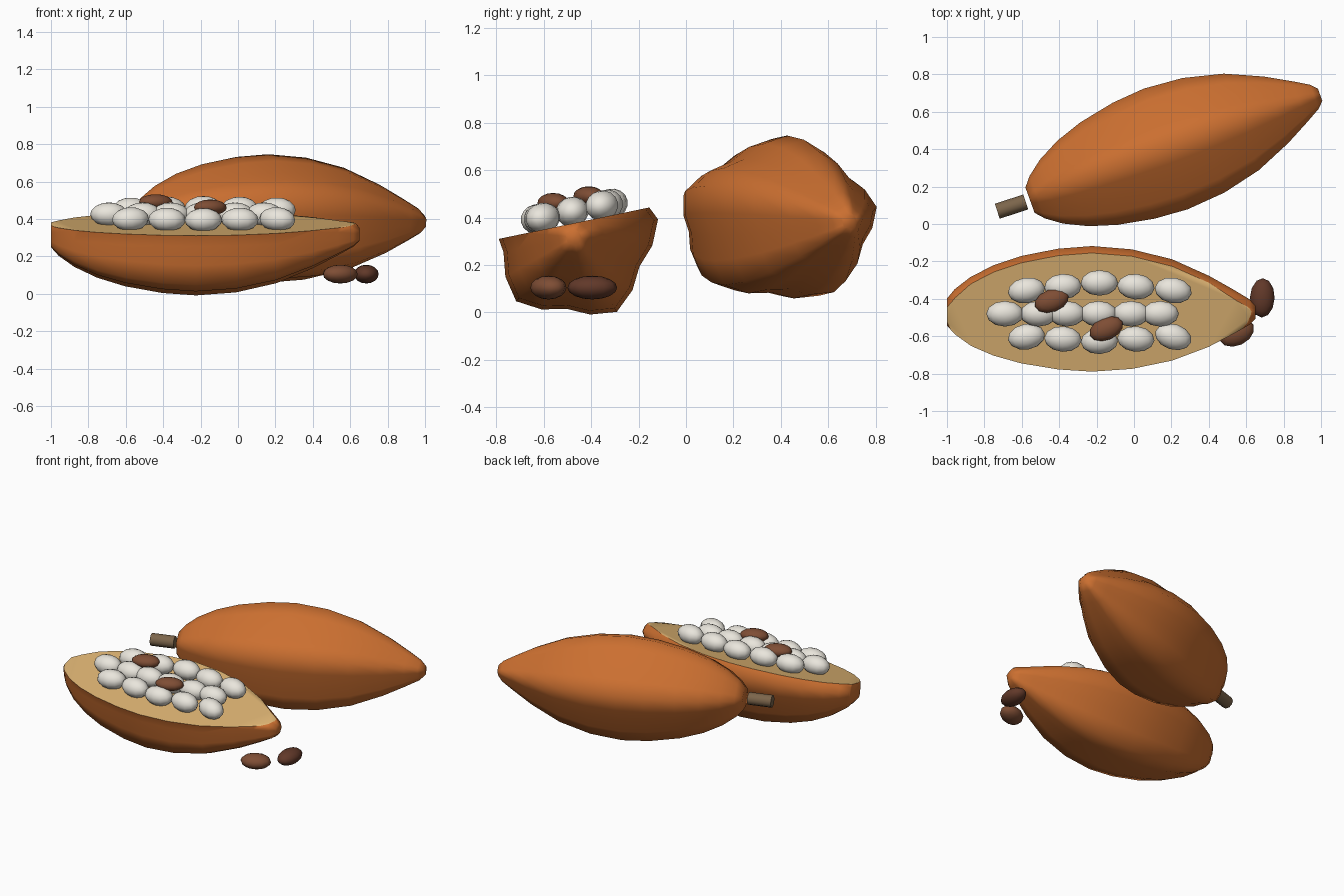
import bpy, bmesh, math
from mathutils import Matrix, Vector

if "Cube" in bpy.data.objects:
    bpy.data.objects.remove(bpy.data.objects["Cube"])


def material(name, rgb):
    m = bpy.data.materials.new(name)
    m.diffuse_color = (*rgb, 1)
    m.use_nodes = True
    m.node_tree.nodes["Principled BSDF"].inputs["Base Color"].default_value = m.diffuse_color
    return m


HUSK = material("husk", (0.60, 0.16, 0.03))
FLESH = material("flesh", (0.72, 0.45, 0.17))
PULP = material("pulp", (0.82, 0.79, 0.72))
BEAN = material("bean", (0.21, 0.075, 0.035))
DARK_BEAN = material("dark_bean", (0.12, 0.04, 0.022))
STEM = material("stem", (0.20, 0.13, 0.07))


def finish(name, bm, mats, angle=45):
    bmesh.ops.recalc_face_normals(bm, faces=bm.faces)
    mesh = bpy.data.meshes.new(name)
    bm.to_mesh(mesh)
    bm.free()
    for m in mats:
        mesh.materials.append(m)
    ob = bpy.data.objects.new(name, mesh)
    bpy.context.collection.objects.link(ob)
    bpy.ops.object.select_all(action='DESELECT')
    ob.select_set(True)
    bpy.context.view_layer.objects.active = ob
    bpy.ops.object.shade_smooth_by_angle(angle=math.radians(angle))
    return ob


# Pod profile: position along the length, share of the full radius
PROFILE = [(0, .21), (.025, .35), (.075, .53), (.15, .71), (.24, .85), (.36, .96),
           (.47, 1), (.6, .95), (.73, .80), (.85, .55), (.93, .34), (.98, .20), (1, .10)]
LENGTH, RADIUS, SIDES = 1.65, 0.333, 20


def pod(matrix):
    """Closed five-ridged pod along local x."""
    bm = bmesh.new()
    rings = []
    for t, f in PROFILE:
        ring = []
        for i in range(SIDES):
            a = math.tau * i / SIDES
            r = RADIUS * f * (1 + 0.09 * math.cos(5 * a))
            b = a + math.radians(12)
            ring.append(bm.verts.new((t * LENGTH, r * math.cos(b), r * math.sin(b))))
        rings.append(ring)
    for p, q in zip(rings, rings[1:]):
        for i in range(SIDES):
            j = (i + 1) % SIDES
            bm.faces.new((p[i], p[j], q[j], q[i]))
    bm.faces.new(rings[0])
    bm.faces.new(rings[-1])
    bm.transform(matrix)
    return bm


# Whole pod at the back
finish("whole_pod", pod(Matrix.Translation((-.555, .125, .385))
                        @ Matrix.Rotation(math.radians(20), 4, 'Z')), [HUSK], 60)

# Opened pod in front, sliced by a tilted plane and capped with flesh
bm = pod(Matrix.Translation((-1, -.473, .317)))
tilt = math.radians(11.8)
cut = bmesh.ops.bisect_plane(bm, geom=bm.verts[:] + bm.edges[:] + bm.faces[:],
                             plane_co=(0, -.455, .38),
                             plane_no=(0, -math.sin(tilt), math.cos(tilt)), clear_outer=True)
rim = [e for e in cut['geom_cut'] if isinstance(e, bmesh.types.BMEdge)]
for face in bmesh.ops.contextual_create(bm, geom=rim)['faces']:
    face.material_index = 1
finish("opened_pod", bm, [HUSK, FLESH], 50)

# Stem of the whole pod
bm = bmesh.new()
bmesh.ops.create_cone(bm, cap_ends=True, segments=10, radius1=.042, radius2=.042, depth=.16)
bm.transform(Matrix.Translation((-.655, .093, .385))
             @ Matrix.Rotation(math.radians(18), 4, 'Z') @ Matrix.Rotation(math.pi / 2, 4, 'Y'))
finish("stem", bm, [STEM])


def seed(name, centre, size, yaw, mat, roll=0):
    bm = bmesh.new()
    bmesh.ops.create_uvsphere(bm, u_segments=12, v_segments=8, radius=1)
    bm.transform(Matrix.Translation(centre) @ Matrix.Rotation(roll, 4, 'X')
                 @ Matrix.Rotation(math.radians(yaw), 4, 'Z')
                 @ Matrix.Diagonal((*size, 1)))
    finish(name, bm, [mat], 60)


# Three rows of pulp-covered seeds lying on the cut face
ROWS = [(-.335, (-.575, -.38, -.185, .01, .21), .02),
        (-.48, (-.69, -.51, -.36, -.19, -.015, .14), 0),
        (-.615, (-.575, -.38, -.185, .01, .21), -.012)]
for r, (y, xs, bow) in enumerate(ROWS):
    for k, x in enumerate(xs):
        yy = y + bow * (1 - 2 * abs(k / (len(xs) - 1) - .5) * 2)
        z = .38 + (yy + .455) * math.tan(tilt) + .05
        yaw = 0 if r == 1 else ((10, 4, 0, -5, -10)[k] if r == 0 else (10, -4, 3, -5, -18)[k])
        seed(f"pulp_seed_{r}_{k}", (x, yy, z), (.1, .07, .063), yaw, PULP, tilt)

# Brown beans on top of the pulp and on the ground
seed("bean_top_left", (-.44, -.41, .49), (.095, .06, .042), 20, BEAN)
seed("bean_top_right", (-.148, -.56, .462), (.095, .06, .042), 23, BEAN)
seed("bean_ground_left", (.547, -.58, .105), (.1, .07, .05), 25, BEAN)
seed("bean_ground_right", (.686, -.395, .105), (.105, .066, .05), 88, DARK_BEAN)
